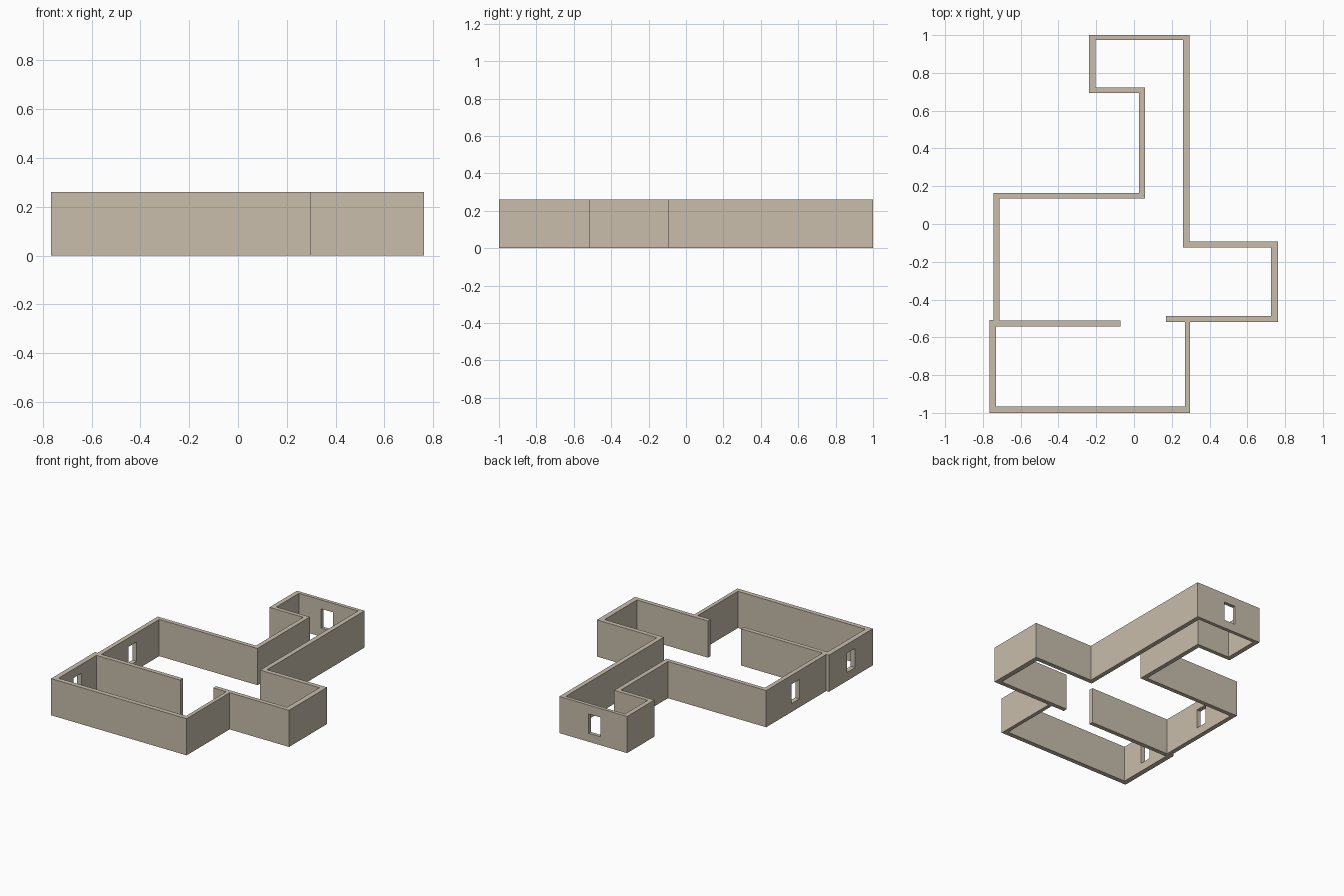
import bpy, bmesh

if "Cube" in bpy.data.objects:
    bpy.data.objects.remove(bpy.data.objects["Cube"])

HEIGHT = 0.26

stone = bpy.data.materials.new("warm beige plaster")
stone.diffuse_color = (0.58, 0.51, 0.41, 1)
stone.use_nodes = True
stone.node_tree.nodes["Principled BSDF"].inputs["Base Color"].default_value = stone.diffuse_color


def extrude_plan(name, plan, z0, z1):
    """Closed floor-plan outline raised into a solid."""
    bm = bmesh.new()
    face = bm.faces.new([bm.verts.new((x, y, z0)) for x, y in plan])
    up = bmesh.ops.extrude_face_region(bm, geom=[face])["geom"]
    verts = [v for v in up if isinstance(v, bmesh.types.BMVert)]
    bmesh.ops.translate(bm, vec=(0, 0, z1 - z0), verts=verts)
    bmesh.ops.recalc_face_normals(bm, faces=bm.faces)
    mesh = bpy.data.meshes.new(name)
    bm.to_mesh(mesh)
    bm.free()
    mesh.materials.append(stone)
    obj = bpy.data.objects.new(name, mesh)
    bpy.context.collection.objects.link(obj)
    return obj


def cut_window(wall, x0, x1, y0, y1):
    """Rectangular opening through a wall."""
    plan = [(x0, y0), (x1, y0), (x1, y1), (x0, y1)]
    cutter = extrude_plan("window_cutter", plan, 0.06, 0.197)
    mod = wall.modifiers.new("window", "BOOLEAN")
    mod.operation, mod.solver, mod.object = "DIFFERENCE", "EXACT", cutter
    bpy.context.view_layer.objects.active = wall
    bpy.ops.object.modifier_apply(modifier=mod.name)
    bpy.data.objects.remove(cutter)


# Main room, corridor, far room and side room: one continuous wall
outer = [(-.745, -.512), (-.745, .165), (.026, .165), (.026, .693),
         (-.238, .693), (-.238, 1), (.293, 1), (.293, -.092),
         (.763, -.092), (.763, -.518), (.169, -.518)]
inner = [(-.713, -.512), (-.713, .135), (.058, .135), (.058, .722),
         (-.205, .722), (-.205, .975), (.26, .975), (.26, -.124),
         (.726, -.124), (.726, -.487), (.169, -.487)]
main_wall = extrude_plan("main_wall", outer + inner[::-1], 0, HEIGHT)
cut_window(main_wall, -.03, .063, .9, 1.1)
cut_window(main_wall, -.85, -.65, -.207, -.117)

# Front room with its partition
front = [(-.072, -.512), (-.072, -.543), (-.73, -.543), (-.73, -.967),
         (.27, -.967), (.27, -.518), (.297, -.518), (.297, -1),
         (-.766, -1), (-.766, -.507), (-.73, -.507), (-.73, -.512)]
front_wall = extrude_plan("front_room_wall", front, 0, HEIGHT)
cut_window(front_wall, -.85, -.65, -.80, -.71)
